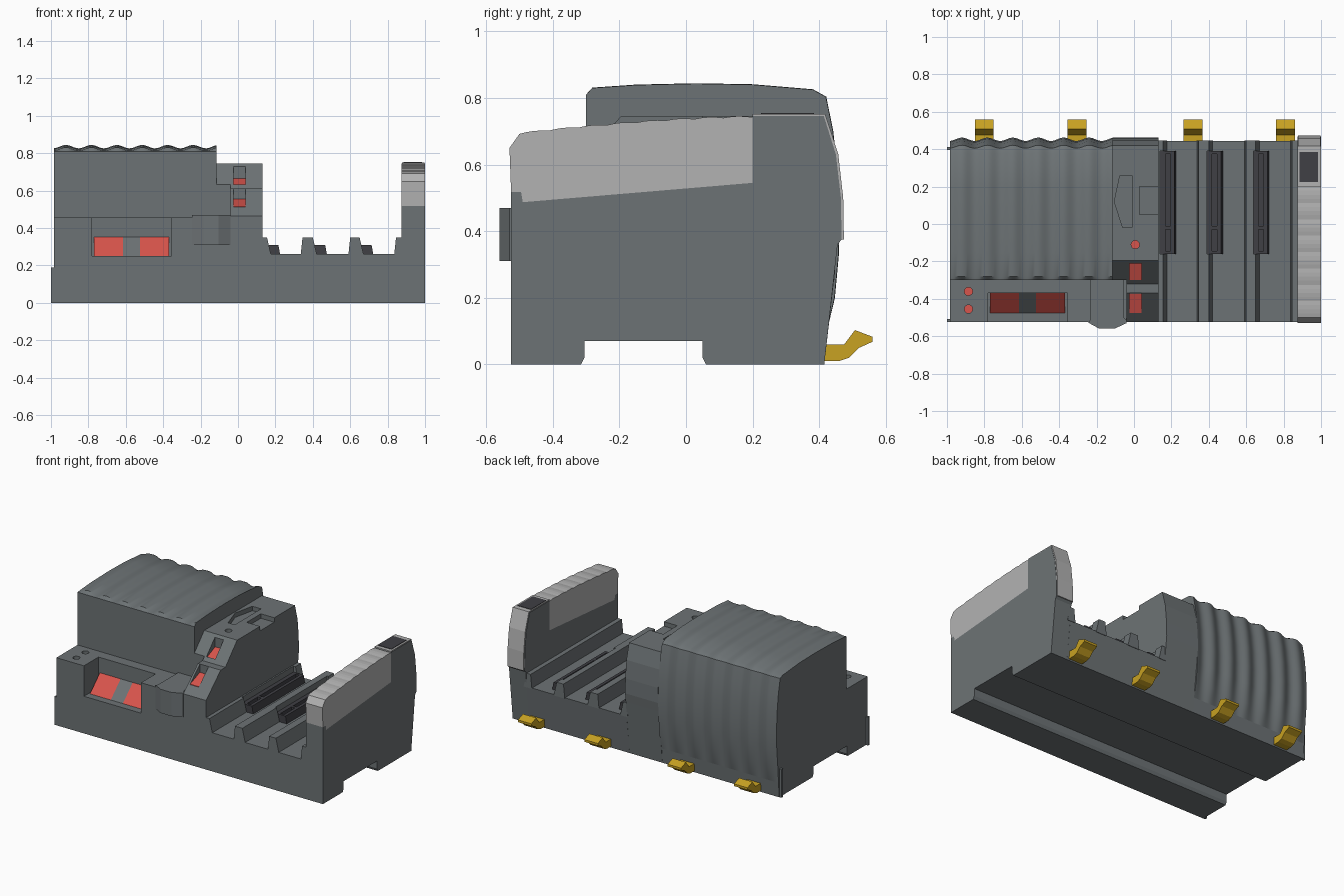
import bpy, bmesh, math
from mathutils import Vector

if "Cube" in bpy.data.objects:
    bpy.data.objects.remove(bpy.data.objects["Cube"])


def material(name, rgb):
    m = bpy.data.materials.new(name)
    m.diffuse_color = (*rgb, 1)
    m.use_nodes = True
    m.node_tree.nodes["Principled BSDF"].inputs["Base Color"].default_value = m.diffuse_color
    return m


GREY = material("slate grey", (0.152, 0.171, 0.178))
LIGHT = material("light grey", (0.45, 0.45, 0.45))
RED = material("signal red", (0.69, 0.089, 0.072))
GOLD = material("yellow gold", (0.58, 0.36, 0.016))
DARK = material("dark connector grey", (0.05, 0.05, 0.058))


def loft(name, sections, mat):
    """Skin a list of matching closed sections and cap both ends."""
    bm = bmesh.new()
    rings = [[bm.verts.new(p) for p in s] for s in sections]
    n = len(rings[0])
    for a, b in zip(rings, rings[1:]):
        for i in range(n):
            bm.faces.new((a[i], a[(i + 1) % n], b[(i + 1) % n], b[i]))
    bm.faces.new(rings[0])
    bm.faces.new(rings[-1])
    bmesh.ops.recalc_face_normals(bm, faces=bm.faces)
    me = bpy.data.meshes.new(name)
    bm.to_mesh(me)
    bm.free()
    me.materials.append(mat)
    ob = bpy.data.objects.new(name, me)
    bpy.context.collection.objects.link(ob)
    return ob


def prism(name, pts, a, b, axis, mat=GREY):
    """Extrude a 2D outline along an axis from a to b."""
    place = {"x": lambda p, t: (t, p[0], p[1]),
             "y": lambda p, t: (p[0], t, p[1]),
             "z": lambda p, t: (p[0], p[1], t)}[axis]
    return loft(name, [[place(p, t) for p in pts] for t in (a, b)], mat)


def box(name, x0, x1, y0, y1, z0, z1, mat=GREY):
    return prism(name, [(x0, y0), (x1, y0), (x1, y1), (x0, y1)], z0, z1, "z", mat)


def circle(x, y, r, n=20):
    return [(x + r * math.cos(2 * math.pi * i / n), y + r * math.sin(2 * math.pi * i / n))
            for i in range(n)]


def cut(ob, *cutters):
    for c in cutters:
        m = ob.modifiers.new("cut", "BOOLEAN")
        m.operation, m.solver, m.object = "DIFFERENCE", "EXACT", c
        bpy.context.view_layer.objects.active = ob
        bpy.ops.object.modifier_apply(modifier=m.name)
        bpy.data.objects.remove(c)


def lamp_hole(ob, name, x, y, z):
    cut(ob, prism("hole", circle(x, y, 0.022), z - 0.05, z + 0.05, "z"))
    prism(name, circle(x, y, 0.022), z - 0.052, z - 0.045, "z", RED)


# shared outline of the underside with its rail slot, (y, z)
FOOT = [(-0.525, 0), (-0.315, 0), (-0.305, 0.02), (-0.305, 0.07), (0.05, 0.07),
        (0.05, 0.02), (0.06, 0), (0.415, 0)]
BACK = [(0.455, 0.36), (0.462, 0.42), (0.460, 0.52), (0.448, 0.64), (0.42, 0.745)]

# left housing: base with front shelf
housing = prism("left_housing", FOOT + [(0.423, 0.1), (-0.30, 0.1), (-0.30, 0.455),
                (-0.525, 0.455)], -0.985, -0.115, "x")
cut(housing, box("c", -0.78, -0.355, -0.6, -0.37, 0.25, 0.6))
for i, y in enumerate((-0.36, -0.455)):
    lamp_hole(housing, f"shelf_lamp_{i}", -0.885, y, 0.455)

# sloped sockets in the shelf recess
wedge = [(-0.475, 0.25), (-0.37, 0.352), (-0.37, 0.25)]
for name, x0, x1, mat in (("socket_left", -0.77, -0.615, RED), ("socket_divider", -0.615, -0.525, GREY),
                          ("socket_right", -0.525, -0.37, RED)):
    prism(name, wedge, x0, x1, "x", mat)

# ribbed cover over the left housing
cover = [(-0.30, 0.1), (-0.30, 0.81), (-0.28, 0.822), (-0.15, 0.831), (0.03, 0.835), (0.20, 0.832),
         (0.38, 0.817), (0.413, 0.80), (0.433, 0.70), (0.447, 0.58), (0.453, 0.45), (0.450, 0.33),
         (0.438, 0.2), (0.423, 0.1)]
sections = []
for k in range(66):
    x = -0.985 + 0.87 * k / 65
    wave = 0.009 * math.cos(2 * math.pi * (x + 0.92) / 0.136)
    ring = []
    for i, (y, z) in enumerate(cover):
        off = Vector((0, 0))
        if 2 <= i < len(cover) - 1:
            t = (Vector(cover[i + 1]) - Vector(cover[i - 1])).normalized()
            off = Vector((-t.y, t.x)) * wave
        ring.append((x, y + off.x, z + off.y))
    sections.append(ring)
dome = loft("ribbed_cover", sections, GREY)
bpy.ops.object.select_all(action="DESELECT")
dome.select_set(True)
bpy.context.view_layer.objects.active = dome
bpy.ops.object.shade_smooth_by_angle(angle=math.radians(28))

# control column with stepped, sloping front
column = prism("control_column", FOOT + BACK + [(-0.195, 0.745), (-0.30, 0.632), (-0.30, 0.455),
               (-0.525, 0.455)], -0.115, 0.13, "x")
step = prism("control_step", [(-0.525, 0.455), (-0.525, 0.465), (-0.37, 0.61), (-0.32, 0.61),
             (-0.30, 0.632), (-0.30, 0.455)], -0.04, 0.13, "x")
cut(column,
    box("c", -0.025, 0.04, -0.299, -0.21, 0.62, 0.9),
    box("c", 0.03, 0.2, 0.05, 0.2, 0.715, 0.9),
    prism("c", [(-0.105, 0.12), (-0.075, 0.26), (-0.01, 0.26), (-0.01, -0.02), (-0.06, -0.02)],
          0.715, 0.9, "z"))
cut(step, box("c", -0.025, 0.04, -0.475, -0.37, 0.51, 0.9))
lamp_hole(column, "column_lamp", 0.007, -0.11, 0.745)
for i, (y0, y1, z) in enumerate(((-0.299, -0.21, 0.62), (-0.475, -0.372, 0.51))):
    prism(f"slot_button_{i}", [(y0, z), (y0, z + 0.005), (y1, z + 0.045), (y1, z)],
          -0.024, 0.039, "x", RED)

# rounded plug on the front
prism("front_plug", [(-0.235, -0.295), (-0.235, -0.515), (-0.245, -0.527), (-0.185, -0.56), (-0.105, -0.56),
      (-0.04, -0.53), (-0.04, -0.515), (-0.055, -0.50), (-0.055, -0.295)], 0.31, 0.47, "z")

# module bed with ridges and slotted connectors
prism("module_bed", FOOT + [(0.445, 0.26), (-0.525, 0.26)], 0.13, 0.875, "x")
ridges = [prism(f"bed_ridge_{i}", [(x0 - 0.01, 0.255), (x0, 0.35), (x1, 0.35), (x1 + 0.022, 0.255)],
                -0.525, 0.447, "y")
          for i, (x0, x1) in enumerate(((0.13, 0.155), (0.345, 0.40), (0.60, 0.65), (0.845, 0.875)))]
for i, x in enumerate((0.14, 0.39, 0.638)):
    cut(ridges[i], box("c", x, x + 0.1, -0.16, 0.39, 0.25, 0.5))
    bar = prism(f"connector_{i}", [(x, 0.255), (x, 0.31), (x + 0.076, 0.31), (x + 0.086, 0.255)],
                -0.16, 0.39, "y", DARK)
    cut(bar, box("c", x + 0.028, x + 0.055, -0.145, -0.03, 0.275, 0.4),
        box("c", x + 0.028, x + 0.055, -0.01, 0.375, 0.275, 0.4))

# right end wall with light cap, back strip and vent
prism("end_wall", FOOT + [(0.455, 0.36), (0.467, 0.375), (0.465, 0.5), (0.45, 0.63), (0.414, 0.745),
      (0.2, 0.745), (0.2, 0.545), (-0.49, 0.487), (-0.495, 0.517), (-0.525, 0.517)], 0.875, 1, "x")
ripple = [(0.2 - 0.7 * i / 32, 0.742 - 0.05 * (i / 32) ** 1.6 + 0.004 * abs(math.sin(math.pi * i / 4)))
          for i in range(33)]
prism("end_cap", [(0.2, 0.545)] + ripple + [(-0.53, 0.65), (-0.525, 0.517), (-0.495, 0.517),
      (-0.49, 0.487)], 0.875, 1, "x", LIGHT)
prism("end_back_strip", [(0.466, 0.375), (0.474, 0.375), (0.472, 0.5), (0.457, 0.632), (0.418, 0.751),
      (0.2, 0.751), (0.2, 0.744), (0.413, 0.744), (0.449, 0.63), (0.464, 0.5)], 0.878, 0.998, "x", LIGHT)
box("end_vent", 0.885, 0.985, 0.225, 0.385, 0.748, 0.754, DARK)

# thin lips on the left end
for i, y in enumerate((-0.525, 0.395)):
    box(f"left_lip_{i}", -1, -0.985, y, y + 0.017, 0, 0.19)

# rail release clips
clip = [(0.41, 0.01), (0.46, 0.01), (0.49, 0.02), (0.52, 0.05), (0.56, 0.068), (0.56, 0.083),
        (0.507, 0.103), (0.475, 0.06), (0.41, 0.06)]
for i, x in enumerate((-0.80, -0.305, 0.315, 0.81)):
    prism(f"rail_clip_{i}", clip, x - 0.05, x + 0.05, "x", GOLD)
